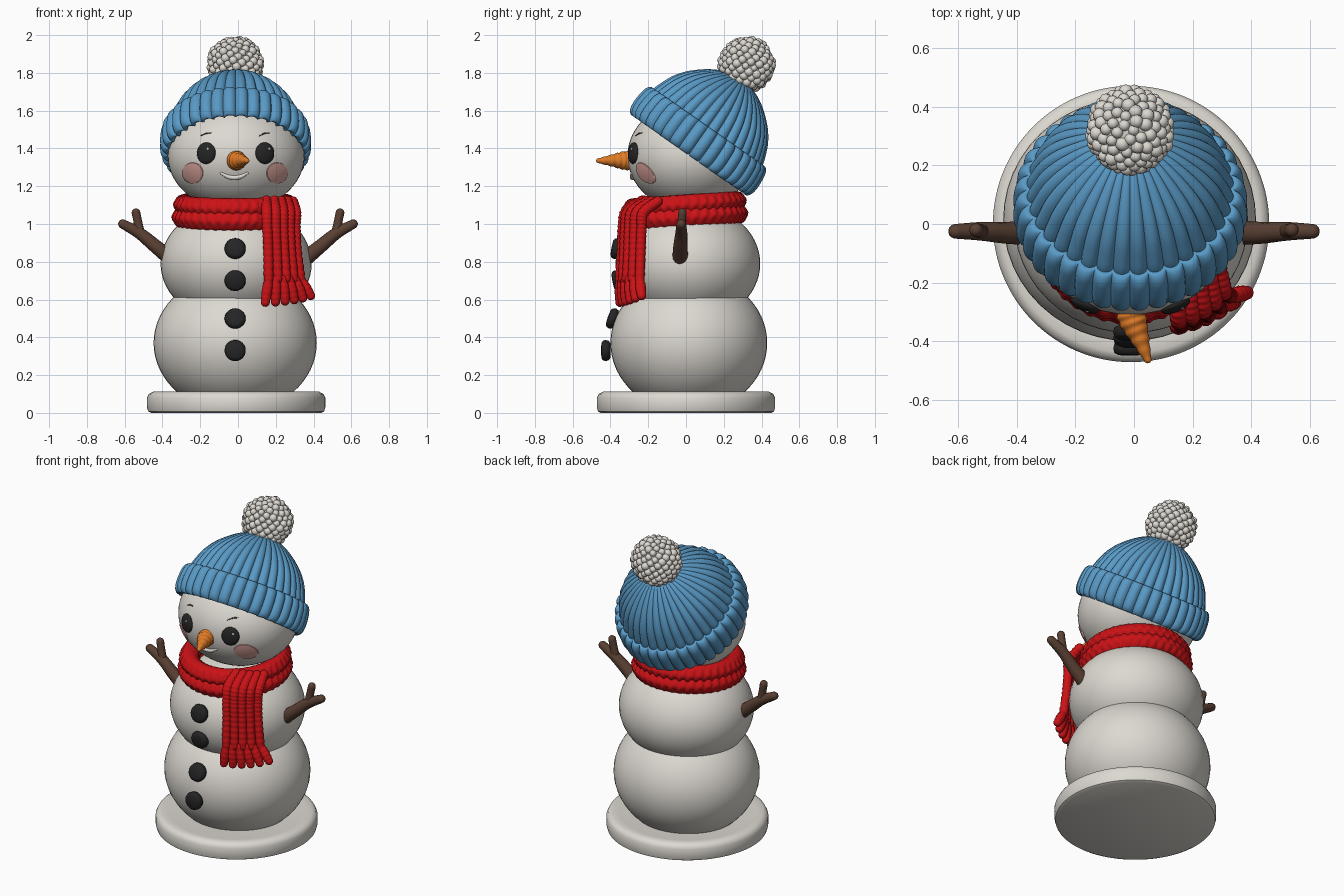
import bpy, bmesh, random
from math import sin, cos, pi, radians, sqrt
from mathutils import Vector, Matrix

random.seed(4)
if "Cube" in bpy.data.objects:
    bpy.data.objects.remove(bpy.data.objects["Cube"])


def material(name, rgb):
    m = bpy.data.materials.new(name)
    m.use_nodes = True
    m.diffuse_color = (*rgb, 1)
    m.node_tree.nodes["Principled BSDF"].inputs["Base Color"].default_value = (*rgb, 1)
    return m


SNOW = material("snow white", (0.72, 0.69, 0.64))
BLUE = material("hat blue", (0.10, 0.32, 0.56))
RED = material("scarf red", (0.60, 0.006, 0.008))
COAL = material("coal black", (0.018, 0.018, 0.018))
BROWN = material("twig brown", (0.10, 0.05, 0.032))
ORANGE = material("carrot orange", (0.75, 0.20, 0.02))
PINK = material("cheek pink", (0.72, 0.38, 0.34))


def finish(name, bm, mat, angle=60):
    bmesh.ops.recalc_face_normals(bm, faces=bm.faces)
    me = bpy.data.meshes.new(name)
    bm.to_mesh(me)
    bm.free()
    ob = bpy.data.objects.new(name, me)
    bpy.context.collection.objects.link(ob)
    me.materials.append(mat)
    bpy.ops.object.select_all(action="DESELECT")
    ob.select_set(True)
    bpy.context.view_layer.objects.active = ob
    bpy.ops.object.shade_smooth_by_angle(angle=radians(angle))
    return ob


def spline(points, steps):
    """Catmull-Rom samples through points of any dimension."""
    p = [Vector(q) for q in points]
    p = [2 * p[0] - p[1]] + p + [2 * p[-1] - p[-2]]
    out = []
    for a, b, c, d in zip(p, p[1:], p[2:], p[3:]):
        for i in range(steps):
            t = i / steps
            out.append(0.5 * (2 * b + (c - a) * t + (2 * a - 5 * b + 4 * c - d) * t * t
                              + (3 * b - a - 3 * c + d) * t ** 3))
    return out + [p[-2]]


def skin(rings, closed=False, caps=True):
    """Bridge equal rings of points into a surface."""
    bm = bmesh.new()
    vs = [[bm.verts.new(p) for p in ring] for ring in rings]
    n = len(vs[0])
    pairs = list(zip(vs, vs[1:])) + ([(vs[-1], vs[0])] if closed else [])
    for a, b in pairs:
        for i in range(n):
            j = (i + 1) % n
            bm.faces.new((a[i], a[j], b[j], b[i]))
    if caps and not closed:
        bm.faces.new(vs[0])
        bm.faces.new(vs[-1])
    return bm


def lathe(name, profile, mat, loc, segs=96, closed=False, bump=None, tilt=0, sx=1.0, angle=60):
    """Spin (radius, height) points; bump(a, k) changes the radius."""
    rings = []
    for k, (r, h) in enumerate(profile):
        ring = []
        for i in range(segs):
            a = 2 * pi * i / segs
            q = r + (bump(a, k) * r if bump else 0)
            ring.append((q * cos(a) * sx, q * sin(a), h))
        rings.append(ring)
    ob = finish(name, skin(rings, closed), mat, angle)
    ob.location = loc
    ob.rotation_euler.x = radians(tilt)
    return ob


def ball(name, loc, size, mat, axis=None):
    bm = bmesh.new()
    bmesh.ops.create_uvsphere(bm, u_segments=48, v_segments=32, radius=1)
    bmesh.ops.scale(bm, vec=size, verts=bm.verts)
    ob = finish(name, bm, mat)
    ob.location = loc
    if axis:
        ob.rotation_euler = Vector(axis).to_track_quat("Z", "Y").to_euler()
    return ob


def tube(name, pts, radii, mat, steps=8, segs=14, wobble=0.0, waves=0):
    """Round tube along a smooth path with varying radius and rounded ends."""
    path = spline([(*p, r) for p, r in zip(pts, radii)], steps)
    pos = [Vector(q[:3]) for q in path]
    rings, last = [], len(path) - 1

    def ring(c, t, r):
        m = t.to_track_quat("Z", "Y").to_matrix()
        rings.append([c + m @ Vector((r * cos(2 * pi * i / segs), r * sin(2 * pi * i / segs), 0))
                      for i in range(segs)])

    for i, q in enumerate(path):
        t = (pos[min(i + 1, last)] - pos[max(i - 1, 0)]).normalized()
        r = q[3] * (1 + wobble * sin(2 * pi * waves * i / last))
        if i == 0:
            for f in (0.95, 0.7, 0.35):
                ring(pos[0] - t * r * f, t, r * sqrt(1 - f * f))
        ring(pos[i], t, r)
        if i == last:
            for f in (0.35, 0.7, 0.95):
                ring(pos[i] + t * r * f, t, r * sqrt(1 - f * f))
    return finish(name, skin(rings), mat, 80)


# Base and snow body
lathe("base", [(0.45, 0), (0.466, 0.008), (0.472, 0.03), (0.472, 0.08), (0.462, 0.1), (0.44, 0.112),
               (0.40, 0.106), (0.01, 0.106)], SNOW, (-0.01, 0, 0), 128, angle=40)
ball("lower_body", (-0.015, 0.015, 0.37), (0.432, 0.415, 0.37), SNOW)
ball("middle_body", (-0.01, 0.01, 0.79), (0.4, 0.383, 0.32), SNOW)
HEAD, HSIZE = Vector((-0.01, 0.02, 1.36)), Vector((0.362, 0.33, 0.29))
ball("head", HEAD, HSIZE, SNOW)


def on_head(x, z, lift=0.0):
    """Point on the face at x, z, and its outward normal."""
    dx, dz = (x - HEAD.x) / HSIZE.x, (z - HEAD.z) / HSIZE.z
    dy = -sqrt(max(0, 1 - dx * dx - dz * dz))
    n = Vector((dx / HSIZE.x, dy / HSIZE.y, dz / HSIZE.z)).normalized()
    return Vector((x, HEAD.y + dy * HSIZE.y, z)) + n * lift, n


def patch(name, x, z, r, mat):
    """Thin round plate that follows the face."""
    rings = [[on_head(x + r * k / 5 * cos(i * pi / 20), z + r * k / 5 * sin(i * pi / 20),
                      0.004 if k < 5 else -0.002)[0] for i in range(40)] for k in (0.2, 1, 2, 3, 4, 4.8, 5)]
    finish(name, skin(rings), mat)


# Face
for side, ex, cx in (("right", -0.168, -0.24), ("left", 0.142, 0.207)):
    p, n = on_head(ex, 1.375)
    ball(side + "_eye", p, (0.053, 0.057, 0.022), COAL, n)
    ball(side + "_eye_glint", on_head(ex + 0.015, 1.395, 0.019)[0], (0.007, 0.007, 0.004), SNOW, n)
    patch(side + "_cheek", cx, 1.27, 0.056, PINK)
    tube(side + "_brow", [on_head(ex + d, 1.472 + h, 0.001)[0] for d, h in ((-0.03, -0.006), (0, 0.008), (0.025, 0.01))],
         [0.002, 0.004, 0.002], BROWN, segs=8)
tube("smile", [on_head(-0.02 + d, 1.245 + 5 * d * d)[0] for d in (-0.07, -0.035, 0, 0.035, 0.07)],
     [0.006, 0.011, 0.013, 0.011, 0.006], SNOW)
tube("carrot_nose", [(-0.015, -0.28, 1.335), (-0.003, -0.33, 1.336), (0.02, -0.39, 1.336), (0.047, -0.463, 1.335)],
     [0.05, 0.048, 0.032, 0.013], ORANGE, 12, 24, 0.05, 6)

# Coal buttons facing out of the body
for i, (y, z, tip) in enumerate(((-0.425, 0.33, 0), (-0.39, 0.5, 0.35), (-0.365, 0.7, -0.2), (-0.37, 0.87, 0.2))):
    ob = lathe("button_%d" % (i + 1), [(0.04, -0.024), (0.052, -0.015), (0.056, 0), (0.052, 0.015), (0.038, 0.023), (0.004, 0.025)],
               COAL, (-0.015, y, z), 40)
    ob.rotation_euler = Vector((0, -1, tip)).to_track_quat("Z", "Y").to_euler()

# Twig arms with a forked end
for side, s in (("right", -1), ("left", 1)):
    fork = (s * 0.52, -0.025, 0.95)
    tube(side + "_arm", [(s * 0.36, -0.03, 0.82), (s * 0.44, -0.03, 0.885), fork, (s * 0.61, -0.025, 1.0)],
         [0.042, 0.037, 0.032, 0.025], BROWN)
    tube(side + "_twig", [fork, (s * 0.53, -0.022, 1.01), (s * 0.54, -0.02, 1.06)], [0.027, 0.023, 0.023], BROWN)


# Ribbed hat, tilted backward
def ribs(depth):
    return lambda a, k: depth * (abs(sin(18 * a)) ** 0.6 - 0.6)


HAT = (-0.013, 0.02, 1.375)
dome = spline([(0.345, 0.07), (0.347, 0.16), (0.33, 0.22), (0.298, 0.29), (0.245, 0.358),
               (0.165, 0.425), (0.085, 0.465), (0.004, 0.48)], 5)
lathe("hat_dome", dome, BLUE, HAT, 288, bump=ribs(0.06), tilt=-35)
band = spline([(0.342, 0.0), (0.365, -0.012), (0.385, 0.01), (0.392, 0.05), (0.39, 0.1), (0.382, 0.145),
               (0.362, 0.17), (0.335, 0.165)], 4)
lathe("hat_band", band, BLUE, HAT, 288, closed=True, bump=ribs(0.055), tilt=-35)

# Woolly pompom
bm = bmesh.new()
COUNT = 170
bmesh.ops.create_icosphere(bm, subdivisions=3, radius=0.132)
for i in range(COUNT):
    z = 1 - 2 * (i + 0.5) / COUNT
    a = i * pi * (3 - sqrt(5))
    d = Vector((sqrt(1 - z * z) * cos(a), sqrt(1 - z * z) * sin(a), z))
    p = d * random.uniform(0.127, 0.135)
    bmesh.ops.create_icosphere(bm, subdivisions=2, radius=random.uniform(0.019, 0.025), matrix=Matrix.Translation(p))
pom = finish("pompom", bm, SNOW)
pom.location = (-0.015, 0.32, 1.844)

# Scarf: two knitted loops round the neck
for name, big, r, z in (("upper", 0.268, 0.056, 1.102), ("lower", 0.272, 0.06, 1.036)):
    section = [(big + r * cos(2 * pi * k / 24), r * 0.95 * sin(2 * pi * k / 24)) for k in range(24)]
    lathe("scarf_%s_loop" % name, section, RED, (-0.015, -0.007, z), 240, True,
          lambda a, k: 0.014 * sin(40 * a + pi * (k // 4 % 2)) + 0.008 * cos(k * pi / 2), 4)

# Scarf tail: knitted cords side by side, ending in a spread fringe
inner = [(0.15, -0.23, 1.125), (0.152, -0.315, 1.07), (0.155, -0.335, 0.98), (0.16, -0.34, 0.86), (0.162, -0.35, 0.71)]
outer = [(0.29, -0.15, 1.12), (0.305, -0.225, 1.06), (0.305, -0.235, 0.98), (0.312, -0.24, 0.86), (0.33, -0.245, 0.71)]


def across(a, b, f):
    """Blend two edges with a slight outward bow."""
    bow = 0.07 * f * (1 - f)
    return Vector(a).lerp(Vector(b), f) + Vector((0.5, -0.87, 0)) * bow


for i in range(5):
    f = i / 4
    tube("scarf_tail_cord_%d" % (i + 1), [across(a, b, f) for a, b in zip(inner, outer)],
         [0.027, 0.029, 0.027, 0.026, 0.026], RED, 16, 14, 0.07, 17)
for i in range(6):
    f = i / 5
    top, end = across(inner[-1], outer[-1], f), across((0.145, -0.35, 0.585), (0.385, -0.235, 0.62), f)
    end.z -= 0.03 * f * (1 - f)
    tube("scarf_fringe_%d" % (i + 1), [top, top.lerp(end, 0.5), end], [0.022, 0.028, 0.024], RED, wobble=0.04, waves=4)
